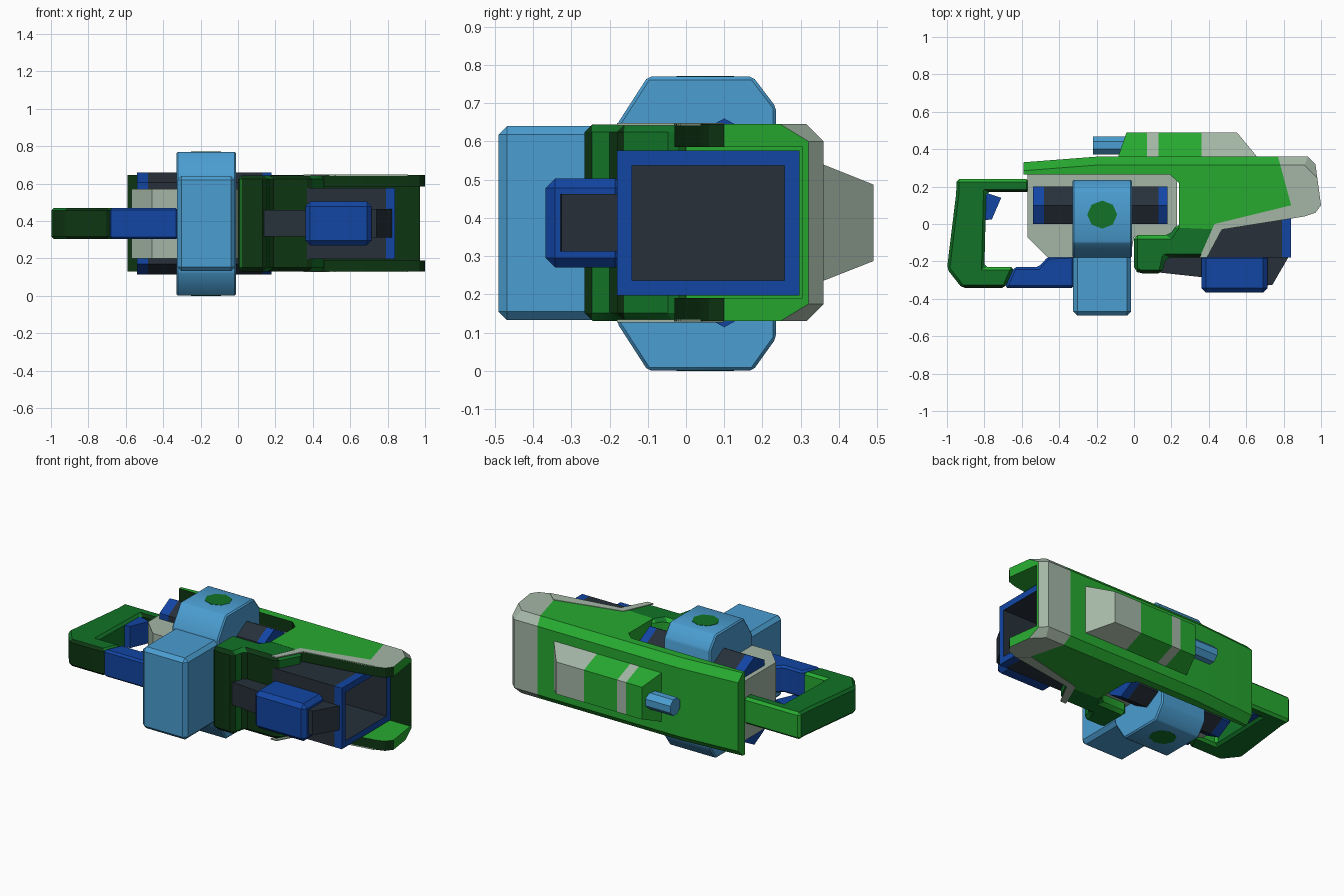
import bpy, bmesh, math
from mathutils import Vector

cube = bpy.data.objects.get("Cube")
if cube:
    bpy.data.objects.remove(cube)

MID = 0.387      # height of the symmetry plane


def material(name, rgb):
    m = bpy.data.materials.new(name)
    m.use_nodes = True
    m.diffuse_color = (*rgb, 1)
    m.node_tree.nodes["Principled BSDF"].inputs["Base Color"].default_value = (*rgb, 1)
    return m


BRIGHT = material("bright green", (0.02, 0.40, 0.03))
GREEN = material("mid green", (0.006, 0.17, 0.02))
DARK_GREEN = material("dark green", (0.004, 0.036, 0.006))
GREY = material("light grey", (0.37, 0.47, 0.38))
SKY = material("light blue", (0.07, 0.34, 0.64))
BLUE = material("deep blue", (0.006, 0.06, 0.37))
DARK = material("charcoal", (0.02, 0.03, 0.042))
parts = []


def cut(bm, co, no):
    geom = bm.verts[:] + bm.edges[:] + bm.faces[:]
    bmesh.ops.bisect_plane(bm, geom=geom, plane_co=co, plane_no=no)


def paint(me, mats, rule):
    me.materials.clear()
    for m in mats:
        me.materials.append(m)
    for p in me.polygons:
        p.material_index = mats.index(rule(p.center, p.normal)) if rule else 0


def finish(name, bm, mats, rule=None):
    bmesh.ops.recalc_face_normals(bm, faces=bm.faces)
    me = bpy.data.meshes.new(name)
    bm.to_mesh(me)
    bm.free()
    ob = bpy.data.objects.new(name, me)
    bpy.context.scene.collection.objects.link(ob)
    paint(me, mats, rule)
    parts.append(ob)
    return ob


def prism_mesh(pts, lo, hi, axis="z", bevel=0, cuts=()):
    """Extrude an outline: (x, y) along z, or (y, z) along x."""
    bm = bmesh.new()
    place = (lambda a, b: (a, b, lo)) if axis == "z" else (lambda a, b: (lo, a, b))
    face = bm.faces.new([bm.verts.new(place(*p)) for p in pts])
    out = bmesh.ops.extrude_face_region(bm, geom=[face])
    step = Vector((0, 0, hi - lo)) if axis == "z" else Vector((hi - lo, 0, 0))
    bmesh.ops.translate(bm, verts=[v for v in out["geom"] if isinstance(v, bmesh.types.BMVert)], vec=step)
    bmesh.ops.recalc_face_normals(bm, faces=bm.faces)
    if bevel:
        bmesh.ops.bevel(bm, geom=bm.edges[:], offset=bevel, segments=1, affect="EDGES")
    for x in cuts:
        cut(bm, (x, 0, 0), (1, 0, 0))
    return bm


def prism(name, pts, lo, hi, mats, rule=None, **kw):
    return finish(name, prism_mesh(pts, lo, hi, **kw), mats, rule)


def rect(a0, a1, b0, b1):
    return [(a0, b0), (a1, b0), (a1, b1), (a0, b1)]


def green_rule(top):
    def rule(c, n):
        return DARK_GREEN if n.y < -0.5 else BRIGHT if n.y > 0.5 else top
    return rule


# Outer shell with chamfered back edges
shell_pts = [(-0.59, 0.265), (0.19, 0.265), (0.24, 0.22), (0.24, -0.02), (0.47, -0.03),
             (0.91, 0.04), (0.97, 0.06), (1.0, 0.1), (0.97, 0.32), (0.93, 0.36),
             (-0.2, 0.36), (-0.59, 0.33)]
bm = prism_mesh(shell_pts, 0.13, 0.645)
back = [e for e in bm.edges if all(v.co.y > 0.31 for v in e.verts)
        and abs(e.verts[0].co.z - e.verts[1].co.z) < 0.01]
bmesh.ops.bevel(bm, geom=back, offset=0.045, segments=1, affect="EDGES")
tip_co, tip_no = Vector((0.77, 0.36, 0)), Vector((0.26, 0.07, 0)).normalized()
cut(bm, tip_co, tip_no)
shell = finish("outer_shell", bm, [BRIGHT])

# Barrel bay cut into the shell
cutter = prism("bay_cutter", rect(0.40, 1.2, -0.5, 0.305), 0.19, 0.585, [BRIGHT])
cutter.hide_render = True
mod = shell.modifiers.new("bay", "BOOLEAN")
mod.operation, mod.object, mod.solver = "DIFFERENCE", cutter, "EXACT"
graph = bpy.context.evaluated_depsgraph_get()
shell.data = bpy.data.meshes.new_from_object(shell.evaluated_get(graph))
shell.modifiers.clear()
parts.remove(cutter)
bpy.data.objects.remove(cutter)


def shell_rule(c, n):
    if n.y < -0.5:
        return DARK_GREEN
    outside = abs(c.z - MID) > 0.23 or n.y > 0.5
    if outside and n.x < 0.9 and (c - tip_co).dot(tip_no) > 0:
        return GREY
    return BRIGHT


paint(shell.data, [BRIGHT, DARK_GREEN, GREY], shell_rule)

# Front block of the body
prism("front_block", [(0, -0.25), (0.03, -0.265), (0.15, -0.265), (0.17, -0.18), (0.39, -0.18),
                      (0.47, -0.03), (0.43, 0.0), (0.23, 0.0), (0.19, -0.06), (0, -0.06)],
      0.131, 0.644, [GREEN, DARK_GREEN, BRIGHT], green_rule(GREEN), bevel=0.02)

# Pale trim along the bay edge, above and below
trim = [(0.35, -0.18), (0.39, -0.18), (0.47, -0.03), (0.91, 0.04), (0.84, 0.1), (0.43, 0.0)]
for name, z in (("upper_trim", 0.641), ("lower_trim", 0.127)):
    prism(name, trim, z, z + 0.007, [GREY])

# Inner core between the shell walls
prism("inner_core", [(-0.57, 0.27), (-0.57, -0.07), (-0.46, -0.18), (-0.02, -0.18), (0.0, -0.07),
                     (0.19, -0.07), (0.23, -0.02), (0.23, 0.23), (0.19, 0.27)], 0.2, 0.57, [GREY])

# Drum, its caps and the magazine
prism("drum", [(-0.18, 0.125), (-0.1, 0.001), (0.175, 0.001), (0.235, 0.085), (0.235, 0.69),
               (0.175, 0.769), (-0.1, 0.769), (-0.18, 0.645)],
      -0.33, -0.01, [SKY], axis="x", bevel=0.008)
dot = [(-0.17 + 0.08 * math.cos(i * math.pi / 4), 0.05 + 0.075 * math.sin(i * math.pi / 4))
       for i in range(8)]
prism("upper_cap", dot, 0.765, 0.771, [GREEN])
prism("lower_cap", dot, 0, 0.006, [GREEN])
prism("magazine", rect(-0.325, -0.015, -0.49, -0.15), 0.133, 0.64, [SKY], bevel=0.022)

# Hexagonal tubes above and below the core


def tube_rule(c, n):
    if c.x < -0.48 or c.x > 0.13:
        return BLUE
    return SKY if n.y > 0.5 and abs(n.z) > 0.3 and (c.z - MID) * n.z > 0 else DARK


for name, z in (("upper_tube", 0.55), ("lower_tube", 2 * MID - 0.55)):
    ring = [(0.1 + 0.115 * math.sin(i * math.pi / 3), z + 0.11 * math.cos(i * math.pi / 3))
            for i in range(6)]
    prism(name, ring, -0.54, 0.18, [DARK, BLUE, SKY], tube_rule, axis="x", cuts=(-0.48, 0.13))

# Rear handle, grip and trigger
prism("handle", [(-0.95, 0.24), (-0.95, 0.17), (-1.0, -0.24), (-0.92, -0.342), (-0.69, -0.342),
                 (-0.64, -0.23), (-0.8, -0.23), (-0.79, 0.17), (-0.56, 0.17), (-0.56, 0.24)],
      0.303, 0.47, [GREEN, DARK_GREEN, BRIGHT], green_rule(GREEN), bevel=0.015)
prism("grip", [(-0.69, -0.342), (-0.32, -0.342), (-0.32, -0.17), (-0.46, -0.175), (-0.51, -0.23),
               (-0.64, -0.23)], 0.303, 0.47, [BLUE], bevel=0.012)
prism("trigger", [(-0.8, 0.02), (-0.76, 0.025), (-0.71, 0.14), (-0.8, 0.17)], 0.32, 0.455,
      [BLUE, DARK], lambda c, n: DARK if n.x < -0.5 else BLUE)

# Barrel with a hollow muzzle
bm = prism_mesh(rect(-0.18, 0.297, 0.197, 0.576), 0.36, 0.84, axis="x", cuts=(0.79,))
mouth = max(bm.faces, key=lambda f: f.calc_center_median().x)
bmesh.ops.inset_individual(bm, faces=[mouth], thickness=0.055)
out = bmesh.ops.extrude_face_region(bm, geom=[mouth])
bmesh.ops.translate(bm, verts=[v for v in out["geom"] if isinstance(v, bmesh.types.BMVert)],
                    vec=(-0.3, 0, 0))
if mouth.is_valid:
    bmesh.ops.delete(bm, geom=[mouth], context="FACES_ONLY")
finish("barrel", bm, [DARK, BLUE], lambda c, n: BLUE if c.x > 0.79 else DARK)

# Front grip under the barrel
prism("grip_rod", [(0.14, -0.16), (0.14, -0.26), (0.37, -0.285), (0.37, -0.16)], 0.317, 0.46, [DARK])
prism("grip_sleeve", rect(0.36, 0.715, -0.367, -0.16), 0.27, 0.503, [BLUE], bevel=0.025)
prism("grip_nose", [(0.7, -0.16), (0.7, -0.33), (0.74, -0.325), (0.83, -0.17), (0.83, -0.16)],
      0.312, 0.463, [DARK])

# Tapered pod on the back, banded along its length
bm = bmesh.new()
base = [bm.verts.new((x, 0.345, z)) for x, z in rect(-0.09, 0.67, 0.23, 0.545)]
crown = [bm.verts.new((x, 0.49, z)) for x, z in rect(-0.04, 0.55, 0.287, 0.487)]
bm.faces.new(base)
bm.faces.new(crown)
for i in range(4):
    j = (i + 1) % 4
    bm.faces.new((base[i], base[j], crown[j], crown[i]))
for x in (0.07, 0.13, 0.36):
    cut(bm, (x, 0, 0), (1, 0, 0))
finish("back_pod", bm, [BRIGHT, GREY],
       lambda c, n: GREY if 0.07 < c.x < 0.13 or c.x > 0.36 else BRIGHT)

# Small rod behind the pod
rod = [(0.42 + 0.052 * math.cos(i * math.pi / 4 + math.pi / 8),
        MID + 0.055 * math.sin(i * math.pi / 4 + math.pi / 8)) for i in range(8)]
prism("pod_rod", rod, -0.22, -0.04, [SKY], axis="x")

# Smooth shading with sharp edges kept
bpy.ops.object.select_all(action="DESELECT")
for ob in parts:
    ob.select_set(True)
bpy.context.view_layer.objects.active = parts[0]
bpy.ops.object.shade_smooth_by_angle(angle=math.radians(30))
